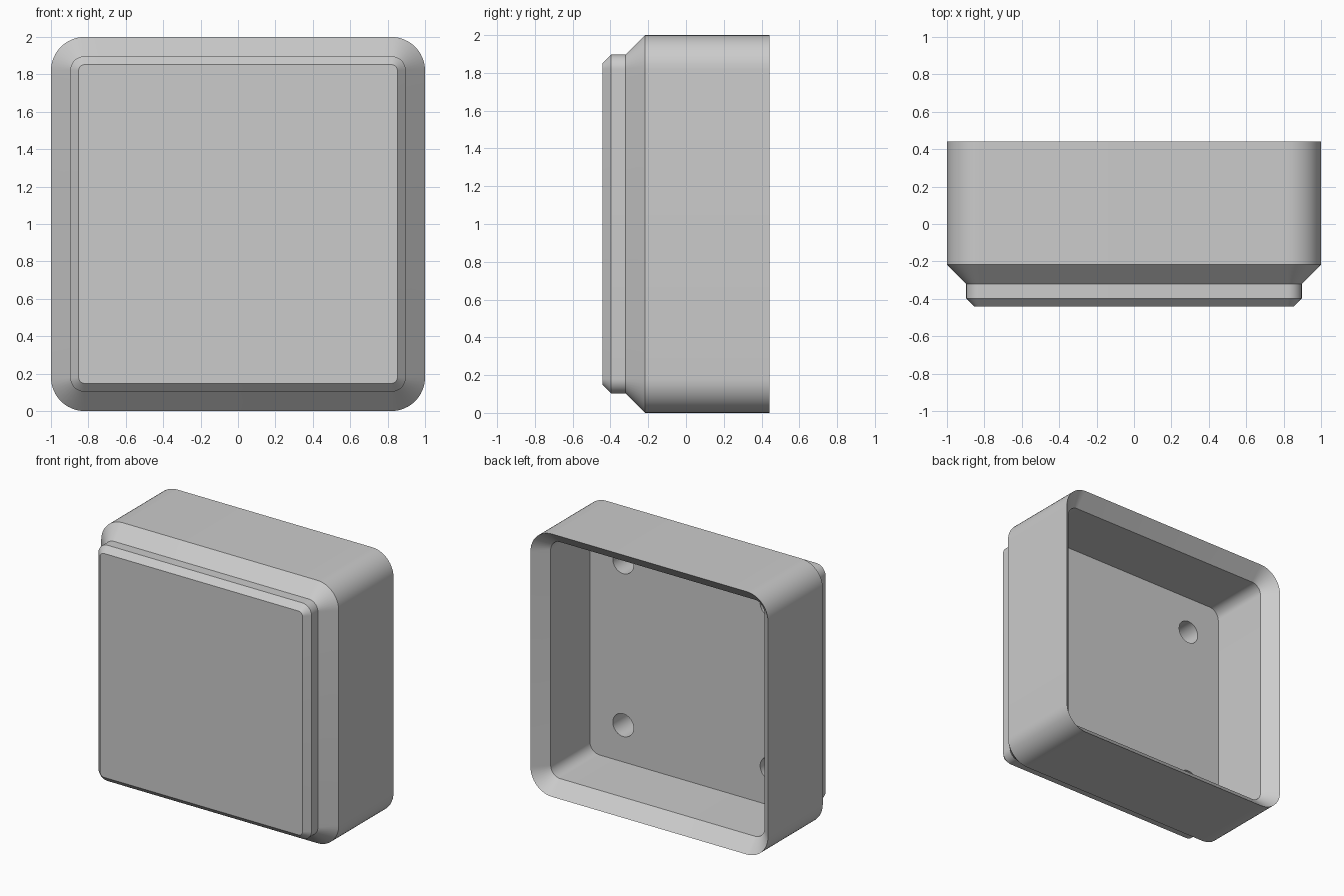
import bpy, bmesh, math
from mathutils import Vector

if "Cube" in bpy.data.objects:
    bpy.data.objects.remove(bpy.data.objects["Cube"], do_unlink=True)

GREY = (0.6, 0.6, 0.6, 1.0)
grey = bpy.data.materials.new("plain grey")
grey.use_nodes = True
grey.diffuse_color = GREY
grey.node_tree.nodes["Principled BSDF"].inputs["Base Color"].default_value = GREY


def rounded_square(half, radius, y, steps=12):
    """Points of a rounded square in the XZ plane, centred at z = 1."""
    points = []
    for corner in range(4):
        mid = math.radians(45 + 90 * corner)
        cx = math.copysign(half - radius, math.cos(mid))
        cz = math.copysign(half - radius, math.sin(mid))
        for i in range(steps + 1):
            a = math.radians(90 * (corner + i / steps))
            points.append(Vector((cx + radius * math.cos(a), y,
                                  1 + cz + radius * math.sin(a))))
    return points


# Half width, corner radius and depth: front panel, outside, rim, inside floor
SECTIONS = [
    (0.852, 0.032, -0.442),
    (0.897, 0.077, -0.397),
    (0.897, 0.077, -0.320),
    (1.000, 0.180, -0.217),
    (1.000, 0.180, 0.442),
    (0.900, 0.080, 0.342),
    (0.900, 0.080, -0.130),
]

# Hollow box shell
bm = bmesh.new()
rings = [[bm.verts.new(p) for p in rounded_square(*s)] for s in SECTIONS]
for a, b in zip(rings, rings[1:]):
    for i in range(len(a)):
        j = (i + 1) % len(a)
        bm.faces.new((a[i], a[j], b[j], b[i]))
bm.faces.new(rings[0])
bm.faces.new(rings[-1])
bmesh.ops.recalc_face_normals(bm, faces=bm.faces)
mesh = bpy.data.meshes.new("box_shell")
bm.to_mesh(mesh)
bm.free()
mesh.materials.append(grey)
box = bpy.data.objects.new("box_shell", mesh)
bpy.context.collection.objects.link(box)

# Four blind round sockets in the inside floor
HOLE_OFFSET, HOLE_RADIUS = 0.62, 0.087
HOLE_BOTTOM, HOLE_TOP = -0.38, 0.0
for sx in (-1, 1):
    for sz in (-1, 1):
        bpy.ops.mesh.primitive_cylinder_add(
            vertices=48, radius=HOLE_RADIUS, depth=HOLE_TOP - HOLE_BOTTOM,
            location=(sx * HOLE_OFFSET, (HOLE_TOP + HOLE_BOTTOM) / 2, 1 + sz * HOLE_OFFSET),
            rotation=(math.pi / 2, 0, 0))
        cutter = bpy.context.object
        cutter.name = "socket_cutter"
        cutter.hide_render = True
        cutter.data.materials.append(grey)
        cut = box.modifiers.new("socket", 'BOOLEAN')
        cut.operation = 'DIFFERENCE'
        cut.solver = 'EXACT'
        cut.object = cutter
        bpy.context.view_layer.objects.active = box
        bpy.ops.object.modifier_apply(modifier=cut.name)
        bpy.data.objects.remove(cutter, do_unlink=True)

# Smooth corners, crisp chamfers
bpy.ops.object.select_all(action='DESELECT')
box.select_set(True)
bpy.context.view_layer.objects.active = box
bpy.ops.object.shade_smooth_by_angle(angle=math.radians(30))
